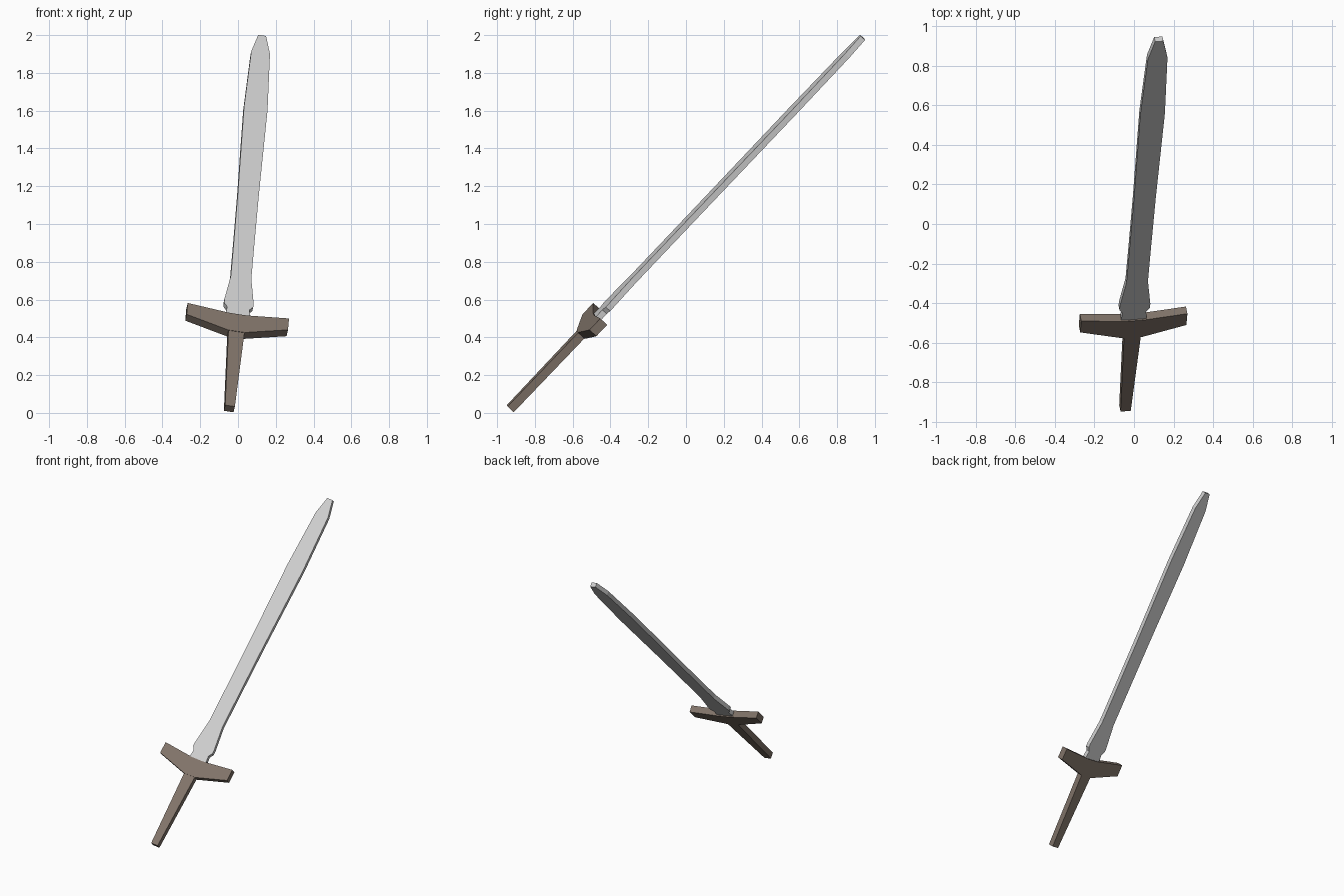
import bpy, bmesh
from mathutils import Vector, Matrix

if "Cube" in bpy.data.objects:
    bpy.data.objects.remove(bpy.data.objects["Cube"])

# Sword frame: A runs along the blade, W across the guard, N out of the flat side
A = Vector((0.063, 0.687, 0.724)).normalized()
W = Vector((0.985, 0.07, -0.15))
W = (W - A * W.dot(A)).normalized()
N = W.cross(A)
FRAME = Matrix((W, A, N)).transposed().to_4x4()
FRAME.translation = Vector((0.04, 0.004, 1.007))


def material(name, rgb):
    m = bpy.data.materials.new(name)
    m.diffuse_color = (*rgb, 1)
    m.use_nodes = True
    m.node_tree.nodes["Principled BSDF"].inputs["Base Color"].default_value = m.diffuse_color
    return m


steel = material("pale steel", (0.62, 0.62, 0.62))
wood = material("brown wood", (0.22, 0.175, 0.143))


def slab(name, pairs, thickness, mat):
    """Flat plate from a strip of point pairs, given thickness about its middle."""
    bm = bmesh.new()
    h = thickness / 2
    rows = [[bm.verts.new((x, y, z)) for x, y, z in
             ((*p, h), (*q, h), (*q, -h), (*p, -h))] for p, q in pairs]
    for r, s in zip(rows, rows[1:]):
        for i in range(4):
            j = (i + 1) % 4
            bm.faces.new((r[i], r[j], s[j], s[i]))
    bm.faces.new(rows[0])
    bm.faces.new(rows[-1][::-1])
    bmesh.ops.recalc_face_normals(bm, faces=bm.faces)
    me = bpy.data.meshes.new(name)
    bm.to_mesh(me)
    bm.free()
    me.materials.append(mat)
    ob = bpy.data.objects.new(name, me)
    ob.matrix_world = FRAME
    bpy.context.collection.objects.link(ob)


def mirrored(rows):
    return [((-w, a), (w, a)) for a, w in rows]


# Blade: (position along blade, half width)
slab("blade", mirrored([
    (-0.72, 0.064), (-0.675, 0.064), (-0.64, 0.06), (-0.615, 0.078),
    (-0.585, 0.078), (-0.415, 0.055), (-0.15, 0.055), (0.2, 0.056),
    (0.55, 0.06), (0.82, 0.063), (1.23, 0.05), (1.355, 0.021)]), 0.032, steel)

# Grip, tapering to the end
slab("grip", mirrored([(-1.36, 0.026), (-0.78, 0.044)]), 0.045, wood)

# Crossguard: arms bend towards the blade
half = [(0.045, -0.817, -0.692), (0.272, -0.75, -0.667)]
cols = [(-w, lo, hi) for w, lo, hi in reversed(half)] + half
slab("crossguard", [((w, lo), (w, hi)) for w, lo, hi in cols], 0.05, wood)
